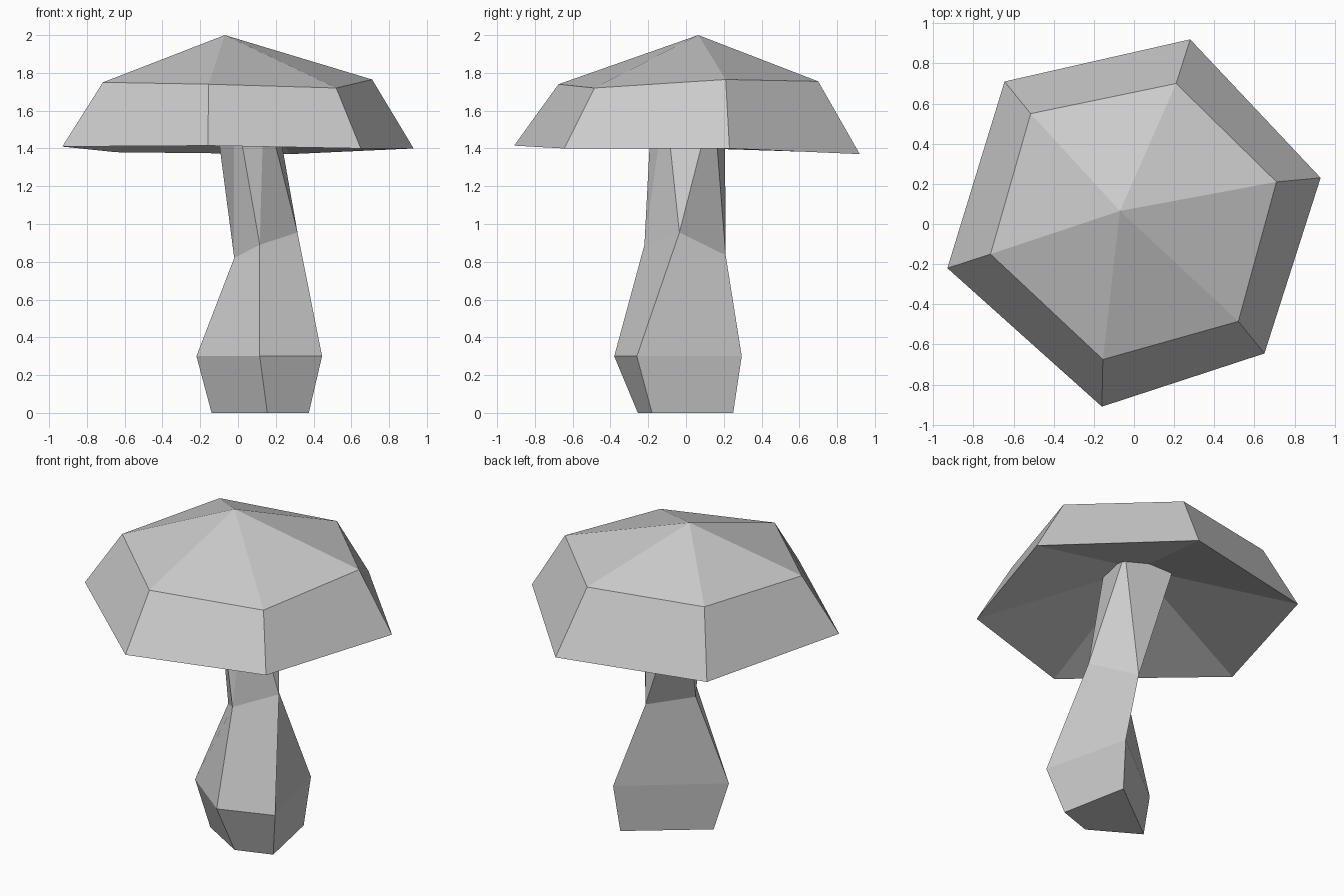
import bpy
import bmesh

cube = bpy.data.objects.get("Cube")
if cube:
    bpy.data.objects.remove(cube, do_unlink=True)

# One plain grey for everything
grey = bpy.data.materials.new("plain_grey")
grey.use_nodes = True
colour = (0.6, 0.6, 0.6, 1)
grey.diffuse_color = colour
grey.node_tree.nodes["Principled BSDF"].inputs["Base Color"].default_value = colour


def bridge(bm, low, high, twisted=False):
    """Join two counter-clockwise rings, with split faces where the ring twists."""
    n = len(low)
    for i in range(n):
        j = (i + 1) % n
        if twisted:
            bm.faces.new((low[i], low[j], high[i]))
            bm.faces.new((low[j], high[j], high[i]))
        else:
            bm.faces.new((low[i], low[j], high[j], high[i]))


def fan(bm, ring, tip):
    """Close a ring with triangles that meet at a tip."""
    point = bm.verts.new(tip)
    for i in range(len(ring)):
        bm.faces.new((ring[i], ring[(i + 1) % len(ring)], point))


def finish(bm, name):
    bmesh.ops.recalc_face_normals(bm, faces=bm.faces)
    mesh = bpy.data.meshes.new(name)
    bm.to_mesh(mesh)
    bm.free()
    mesh.materials.append(grey)
    bpy.context.collection.objects.link(bpy.data.objects.new(name, mesh))


def add_ring(bm, points):
    return [bm.verts.new(p) for p in points]


# Mushroom cap: tilted six-sided dome with a hollow underside
bm = bmesh.new()
rim = add_ring(bm, [(0.93, 0.23, 1.40), (0.28, 0.92, 1.37), (-0.645, 0.71, 1.38),
                    (-0.93, -0.22, 1.41), (-0.16, -0.91, 1.415), (0.65, -0.645, 1.40)])
shoulder = add_ring(bm, [(0.71, 0.21, 1.765), (0.21, 0.70, 1.755), (-0.515, 0.55, 1.765),
                         (-0.715, -0.15, 1.75), (-0.155, -0.675, 1.74), (0.52, -0.485, 1.72)])
bridge(bm, rim, shoulder)
fan(bm, shoulder, (-0.07, 0.065, 2.0))
fan(bm, rim, (-0.02, 0.02, 1.69))
finish(bm, "mushroom_cap")

# Stem: four-sided, bulging low down and twisting towards the cap
bm = bmesh.new()
base = add_ring(bm, [(0.375, -0.18, 0), (0.29, 0.25, 0), (-0.14, -0.08, 0), (0.155, -0.255, 0)])
bulge = add_ring(bm, [(0.445, -0.26, 0.3), (0.31, 0.295, 0.3), (-0.22, -0.12, 0.3), (0.115, -0.38, 0.3)])
neck = add_ring(bm, [(0.315, -0.035, 0.955), (0.14, 0.21, 0.835), (-0.02, -0.07, 0.82), (0.115, -0.22, 0.89)])
top = add_ring(bm, [(0.19, 0.145, 1.66), (-0.13, 0.205, 1.66), (-0.02, -0.18, 1.66), (0.137, -0.11, 1.66)])
bridge(bm, base, bulge)
bridge(bm, bulge, neck)
bridge(bm, neck, top, twisted=True)
bm.faces.new(base[::-1])
bm.faces.new(top)
finish(bm, "stem")
